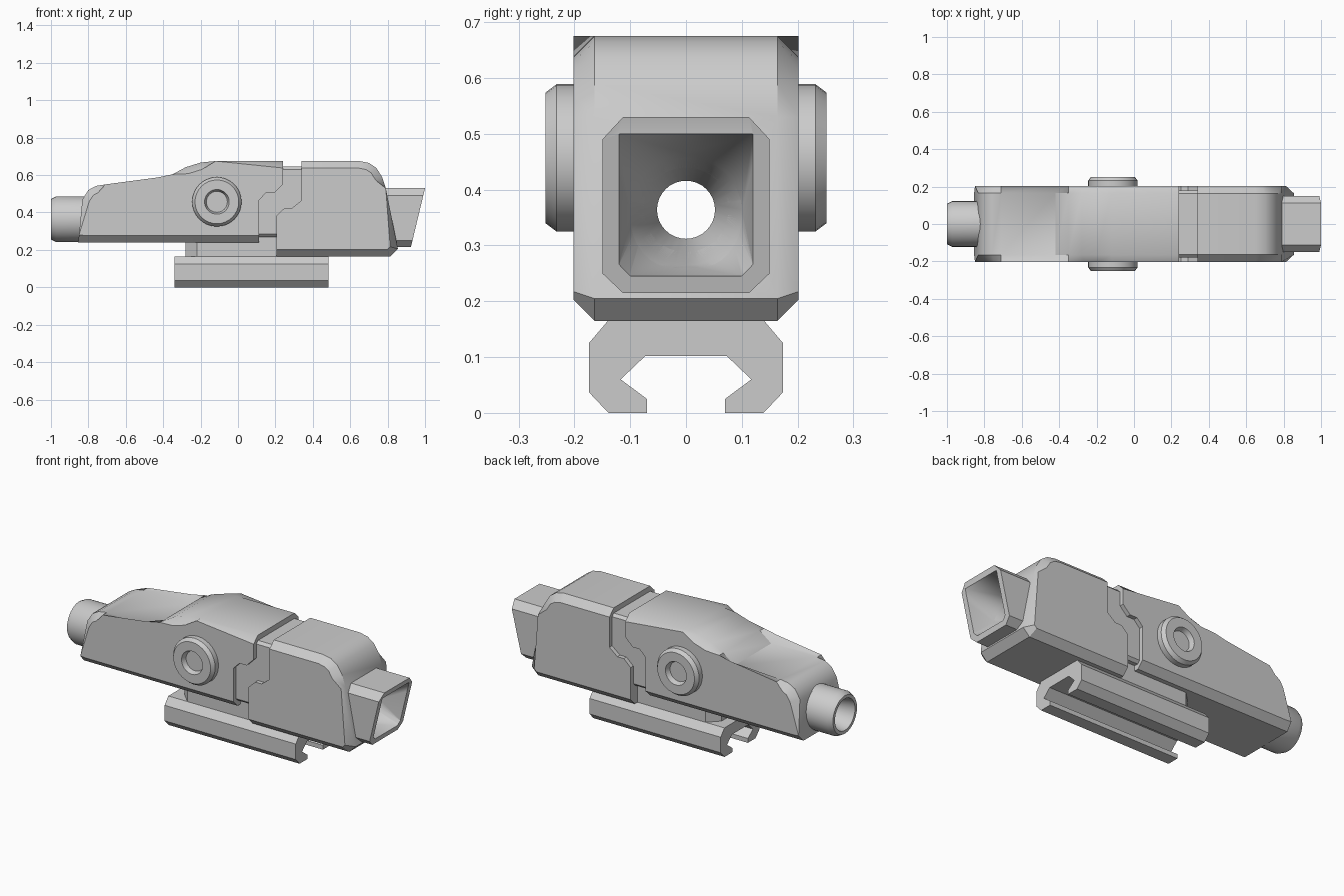
import bpy, bmesh, math

cube = bpy.data.objects.get("Cube")
if cube:
    bpy.data.objects.remove(cube, do_unlink=True)

grey = bpy.data.materials.new("plain_grey")
grey.use_nodes = True
grey.diffuse_color = (0.6, 0.6, 0.6, 1)
grey.node_tree.nodes["Principled BSDF"].inputs["Base Color"].default_value = (0.6, 0.6, 0.6, 1)

AXIS_Z = 0.364   # height of the optical bore


def finish(name, bm):
    bmesh.ops.recalc_face_normals(bm, faces=bm.faces)
    mesh = bpy.data.meshes.new(name)
    bm.to_mesh(mesh)
    bm.free()
    mesh.materials.append(grey)
    obj = bpy.data.objects.new(name, mesh)
    bpy.context.collection.objects.link(obj)
    return obj


def loft(bm, rings):
    """Skin a list of equal point rings into a closed solid."""
    rings = [[bm.verts.new(p) for p in ring] for ring in rings]
    n = len(rings[0])
    for a, b in zip(rings, rings[1:]):
        for i in range(n):
            j = (i + 1) % n
            bm.faces.new((a[i], a[j], b[j], b[i]))
    bm.faces.new(rings[0])
    bm.faces.new(rings[-1])
    return rings


def side_plate(name, outline, joint, half, chamfer):
    """Extrude an x-z outline across y and chamfer its rim, except the joint run."""
    bm = bmesh.new()
    rings = loft(bm, [[(x, y, z) for x, z in outline + joint] for y in (-half, half)])
    run = len(outline) if joint else len(outline) + 1
    edges = []
    for ring in rings:
        for i in range(run - 1):
            edges.append(bm.edges.get((ring[i], ring[(i + 1) % len(ring)])))
    bmesh.ops.bevel(bm, geom=edges, offset=chamfer, offset_type='OFFSET',
                    segments=1, affect='EDGES', clamp_overlap=False)
    return finish(name, bm)


def cross_section(name, half_outline, x0, front):
    """Extrude a mirrored y-z outline along x up to front(z)."""
    outline = half_outline + [(-y, z) for y, z in reversed(half_outline)]
    bm = bmesh.new()
    loft(bm, [[(x0, y, z) for y, z in outline],
              [(front(z), y, z) for y, z in outline]])
    return finish(name, bm)


def lathe(name, profile, place, sides=32):
    """Revolve (radius, distance) pairs; place maps (u, v, distance) to space."""
    bm = bmesh.new()
    angles = [math.tau * i / sides for i in range(sides)]
    loft(bm, [[place(r * math.cos(a), r * math.sin(a), d) for a in angles]
              for r, d in profile])
    return finish(name, bm)


def along_x(u, v, d):
    return (d, u, AXIS_Z + v)


# Rear housing with its humped top
rear_housing = side_plate(
    "rear_housing",
    [(0.113, 0.24), (-0.855, 0.24), (-0.85, 0.28), (-0.832, 0.47), (-0.80, 0.52),
     (-0.76, 0.542), (-0.71, 0.55), (-0.42, 0.55), (-0.35, 0.604), (-0.28, 0.642),
     (-0.20, 0.667), (-0.12, 0.675), (0.24, 0.675)],
    [(0.24, 0.55), (0.195, 0.505), (0.15, 0.505), (0.113, 0.467)], 0.202, 0.037)

# Front housing with its sloping nose
front_housing = side_plate(
    "front_housing",
    [(0.34, 0.675), (0.65, 0.675), (0.70, 0.665), (0.74, 0.638), (0.77, 0.59),
     (0.79, 0.53), (0.855, 0.205), (0.815, 0.165), (0.207, 0.165)],
    [(0.207, 0.385), (0.25, 0.425), (0.29, 0.425), (0.34, 0.465)], 0.202, 0.038)

# Inner core seen in the gap between the housings
core = side_plate("inner_core", [(0.0, 0.27), (0.0, 0.645), (0.45, 0.645), (0.45, 0.27)],
                  [], 0.178, 0.015)

# Mount block with clipped rear corners
bm = bmesh.new()
plan = [(0.25, -0.14), (0.25, 0.14), (-0.22, 0.14), (-0.28, 0.08), (-0.28, -0.08), (-0.22, -0.14)]
loft(bm, [[(x, y, z) for x, y in plan] for z in (0.155, 0.28)])
mount_block = finish("mount_block", bm)

# Rail clamp
rail_clamp = cross_section(
    "rail_clamp",
    [(0.14, 0.165), (0.174, 0.125), (0.174, 0.037), (0.139, 0), (0.07, 0),
     (0.07, 0.025), (0.117, 0.06), (0.073, 0.102)], -0.34, lambda z: 0.485)


# Lens hood with slanted mouth
def mouth(z):
    return 1 - (0.53 - z) * 0.24


hood = cross_section("lens_hood", [(0.113, 0.53), (0.15, 0.49), (0.15, 0.25), (0.113, 0.215)],
                     0.76, mouth)

# Eyepiece
eyepiece = lathe("eyepiece", [(0.122, -0.78), (0.122, -0.972), (0.108, -1.0)], along_x)

# Side knobs with a dished centre
for name, side in (("left_knob", 1), ("right_knob", -1)):
    lathe(name, [(0.132, 0.15), (0.132, 0.232), (0.117, 0.252), (0.066, 0.252), (0.056, 0.225)],
          lambda u, v, d: (u - 0.113, side * d, 0.457 + v))

# Cutters: the through bore and the square-to-round hood mouth
bore = lathe("bore_cutter", [(0.092, -1.02), (0.086, -0.97), (0.052, -0.82), (0.052, 0.70),
                             (0.1, 0.82), (0.1, 0.825)], along_x)
bm = bmesh.new()
for y, z in ((0.12, 0.5), (0.12, 0.266), (0.1, 0.245)):
    for s in (1, -1):
        for out in (0, 0.02):
            bm.verts.new((mouth(z) + out, s * y, z))
for i in range(32):
    a = math.tau * i / 32
    bm.verts.new(along_x(0.1 * math.cos(a), 0.1 * math.sin(a), 0.82))
bmesh.ops.convex_hull(bm, input=bm.verts)
hood_cutter = finish("hood_cutter", bm)

cuts = {rear_housing: [bore], core: [bore], eyepiece: [bore],
        front_housing: [bore, hood_cutter], hood: [bore, hood_cutter]}
for obj, cutters in cuts.items():
    for cutter in cutters:
        mod = obj.modifiers.new("cut", 'BOOLEAN')
        mod.operation = 'DIFFERENCE'
        mod.solver = 'EXACT'
        mod.object = cutter
bpy.context.view_layer.update()
graph = bpy.context.evaluated_depsgraph_get()
results = {obj: bpy.data.meshes.new_from_object(obj.evaluated_get(graph)) for obj in cuts}
for obj, mesh in results.items():
    obj.modifiers.clear()
    obj.data = mesh
for cutter in (bore, hood_cutter):
    bpy.data.objects.remove(cutter, do_unlink=True)

# Smooth the round surfaces, keep hard edges
bpy.ops.object.select_all(action='DESELECT')
for obj in bpy.context.collection.objects:
    if obj.type == 'MESH':
        obj.select_set(True)
        bpy.context.view_layer.objects.active = obj
bpy.ops.object.shade_smooth_by_angle(angle=math.radians(30))
